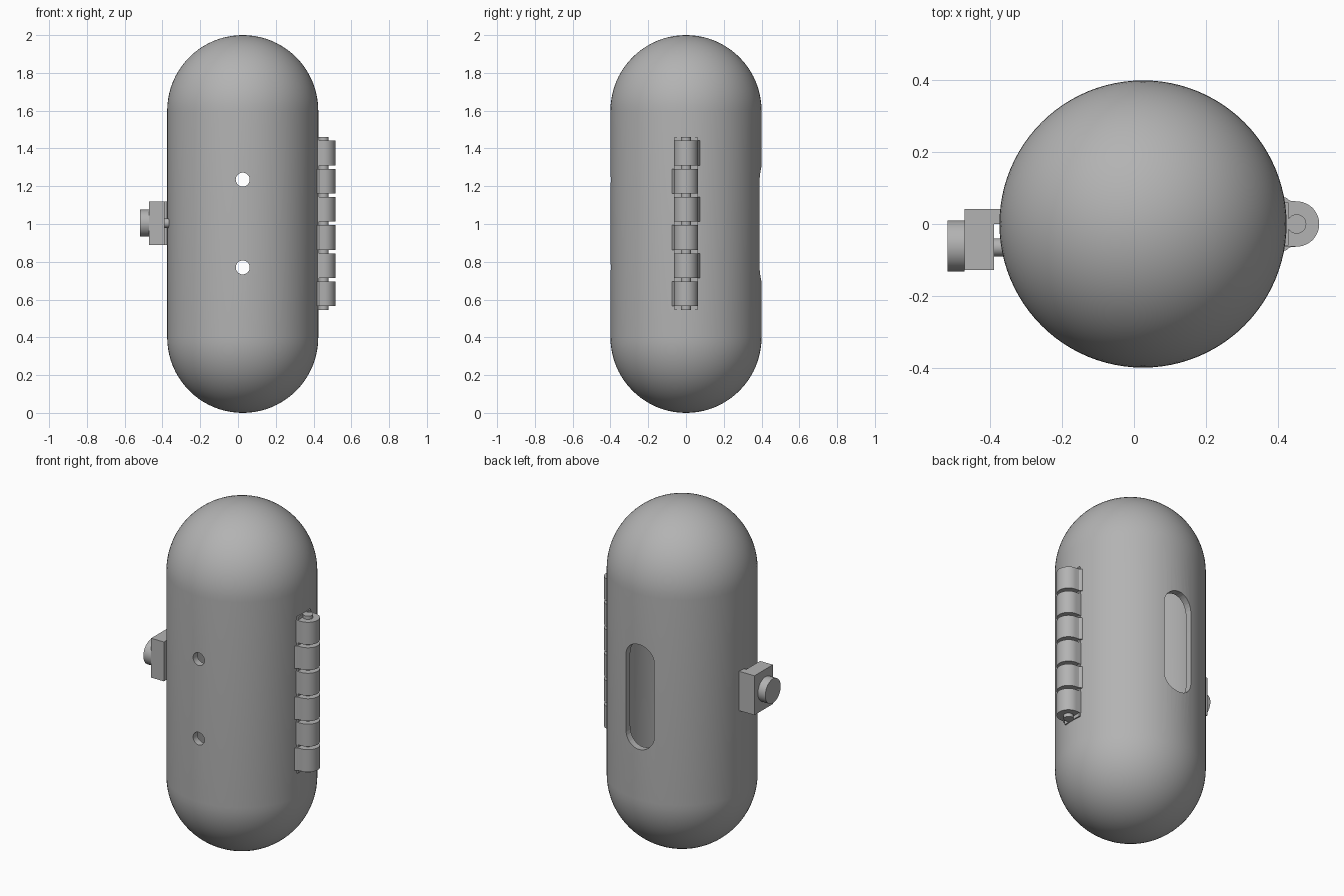
import bpy, bmesh, math
from mathutils import Matrix, Vector

cube = bpy.data.objects.get("Cube")
if cube:
    bpy.data.objects.remove(cube, do_unlink=True)

grey = bpy.data.materials.new("plain_grey")
grey.use_nodes = True
COLOUR = (0.45, 0.45, 0.45, 1)
grey.diffuse_color = COLOUR
grey.node_tree.nodes["Principled BSDF"].inputs["Base Color"].default_value = COLOUR

CX, R, WALL = 0.025, 0.4, 0.04
HINGE_X = 0.453


def add_object(name, bm):
    bmesh.ops.recalc_face_normals(bm, faces=bm.faces)
    mesh = bpy.data.meshes.new(name)
    bm.to_mesh(mesh)
    bm.free()
    mesh.materials.append(grey)
    ob = bpy.data.objects.new(name, mesh)
    bpy.context.collection.objects.link(ob)
    return ob


def select(ob):
    bpy.ops.object.select_all(action='DESELECT')
    ob.select_set(True)
    bpy.context.view_layer.objects.active = ob


def smooth(ob):
    select(ob)
    bpy.ops.object.shade_smooth_by_angle(angle=math.radians(30))


def box(name, lo, hi):
    lo, hi = Vector(lo), Vector(hi)
    bm = bmesh.new()
    bmesh.ops.create_cube(bm, size=1, matrix=Matrix.Translation((lo + hi) / 2)
                          @ Matrix.Diagonal((*(hi - lo), 1)))
    return add_object(name, bm)


def cylinder(name, centre, radius, length, axis, segments=32):
    bm = bmesh.new()
    turn = Vector((0, 0, 1)).rotation_difference(Vector(axis)).to_matrix().to_4x4()
    bmesh.ops.create_cone(bm, cap_ends=True, segments=segments, radius1=radius, radius2=radius,
                          depth=length, matrix=Matrix.Translation(centre) @ turn)
    ob = add_object(name, bm)
    smooth(ob)
    return ob


def prism(name, outline, offset):
    bm = bmesh.new()
    face = bm.faces.new([bm.verts.new(p) for p in outline])
    moved = bmesh.ops.extrude_face_region(bm, geom=[face])["geom"]
    bmesh.ops.translate(bm, vec=offset, verts=[v for v in moved if isinstance(v, bmesh.types.BMVert)])
    return add_object(name, bm)


# Hollow capsule shell, lathed from a half profile
bm = bmesh.new()
STEPS = 20
arc = [math.pi / 2 * i / STEPS for i in range(STEPS + 1)]
profile = [(R * math.sin(a), R - R * math.cos(a)) for a in arc]
profile += [(r, 2 - z) for r, z in reversed(profile)]
verts = [bm.verts.new((CX + r, 0, z)) for r, z in profile]
edges = [bm.edges.new(pair) for pair in zip(verts, verts[1:])]
bmesh.ops.spin(bm, geom=verts + edges, cent=(CX, 0, 0), axis=(0, 0, 1),
               angle=math.tau, steps=96, use_merge=True)
bmesh.ops.remove_doubles(bm, verts=bm.verts, dist=0.0002)
shell = add_object("capsule_shell", bm)
wall = shell.modifiers.new("wall", 'SOLIDIFY')
wall.thickness, wall.offset = WALL, -1

# Cutters: two round holes in front, one rounded slot behind
cutters = [cylinder("hole_cutter", (CX, -0.4, z), 0.037, 0.4, (0, 1, 0)) for z in (0.77, 1.235)]
SLOT_R, SLOT_HALF = 0.092, 0.215
slot = []
for i in range(34):
    upper = i < 17
    a = math.pi * (i if upper else i - 1) / 16
    slot.append((CX + SLOT_R * math.cos(a), 0.2,
                 1 + (SLOT_HALF if upper else -SLOT_HALF) + SLOT_R * math.sin(a)))
cutters.append(prism("slot_cutter", slot, (0, 0.4, 0)))
for cutter in cutters:
    cutter.hide_render = True
    cut = shell.modifiers.new("cut", 'BOOLEAN')
    cut.object, cut.operation, cut.solver = cutter, 'DIFFERENCE', 'EXACT'
select(shell)
for name in [m.name for m in shell.modifiers]:
    bpy.ops.object.modifier_apply(modifier=name)
for cutter in cutters:
    bpy.data.objects.remove(cutter, do_unlink=True)
smooth(shell)

# Hinge: pin, backing leaf and six knuckles flared to alternate sides
cylinder("hinge_pin", (HINGE_X, 0, 1.0025), 0.027, 0.915, (0, 0, 1))
box("hinge_leaf", (0.4, -0.06, 0.545), (0.43, 0.06, 1.46))
KNUCKLE_R = 0.063
for i in range(6):
    side = -1 if i % 2 == 0 else 1
    z = 0.565 + 0.149 * i
    outline = [(0.4, -side * KNUCKLE_R, z)]
    for k in range(25):
        a = -math.pi / 2 + math.pi * k / 24
        outline.append((HINGE_X + KNUCKLE_R * math.cos(a), side * KNUCKLE_R * math.sin(a), z))
    outline += [(0.434, side * 0.065, z), (0.424, side * 0.073, z), (0.4, side * 0.08, z)]
    smooth(prism("hinge_knuckle", outline, (0, 0, 0.131)))

# Latch: block with a mounting tab, locking pin and round button
box("latch_block", (-0.472, -0.128, 0.89), (-0.39, 0.042, 1.12))
box("latch_tab", (-0.39, 0, 0.89), (-0.355, 0.042, 1.12))
cylinder("latch_pin", (-0.37, -0.065, 1.005), 0.025, 0.05, (1, 0, 0))
cylinder("latch_button", (-0.496, -0.061, 1.005), 0.071, 0.048, (1, 0, 0), 48)
